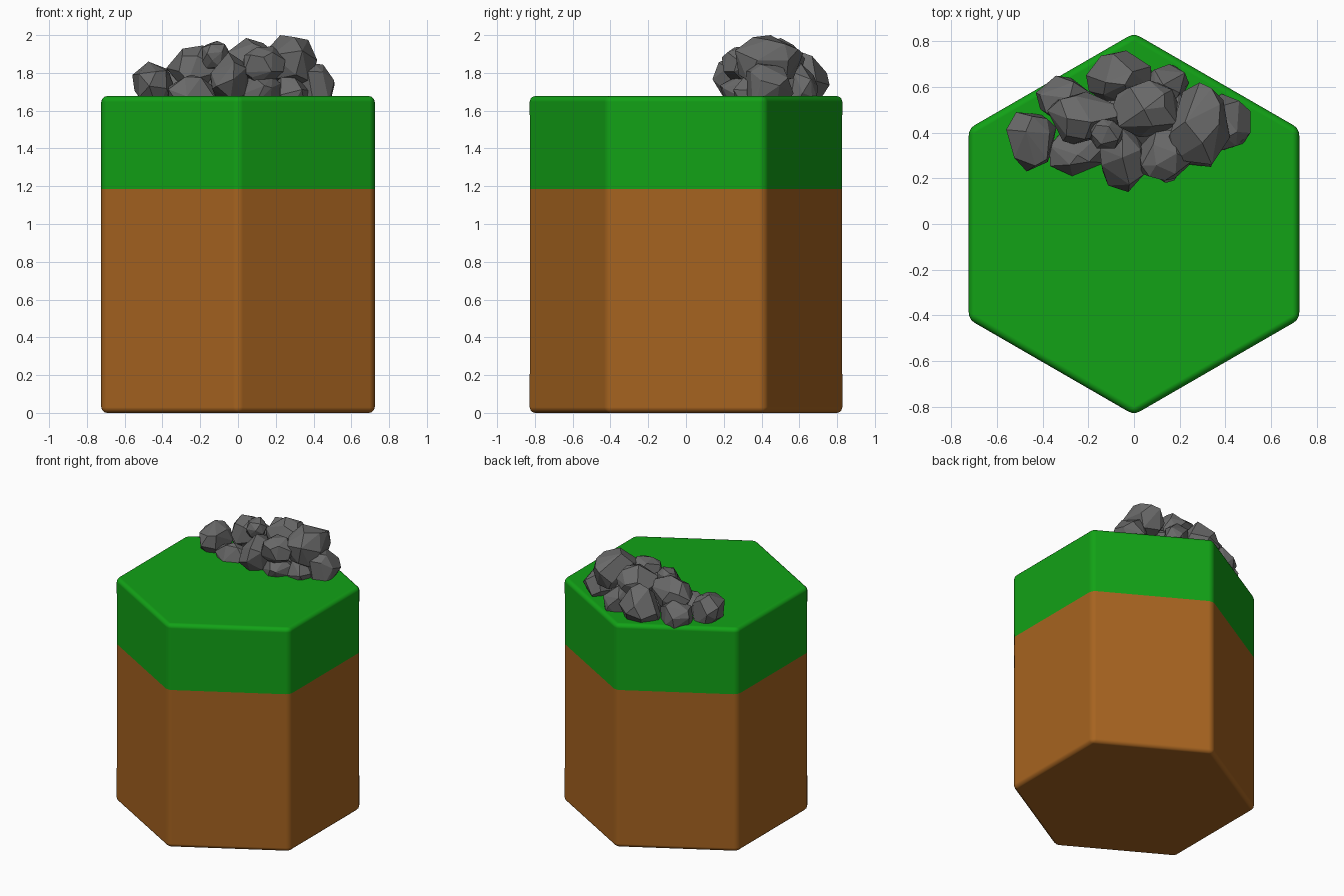
import bpy, bmesh, math, random
from mathutils import Vector, Matrix

if "Cube" in bpy.data.objects:
    bpy.data.objects.remove(bpy.data.objects["Cube"])

random.seed(7)


def material(name, rgb):
    m = bpy.data.materials.new(name)
    m.diffuse_color = (*rgb, 1)
    m.use_nodes = True
    m.node_tree.nodes["Principled BSDF"].inputs["Base Color"].default_value = m.diffuse_color
    return m


def add_object(name, bm, mats):
    me = bpy.data.meshes.new(name)
    bm.to_mesh(me)
    bm.free()
    ob = bpy.data.objects.new(name, me)
    bpy.context.collection.objects.link(ob)
    for m in mats:
        me.materials.append(m)
    return ob


soil = material("soil", (0.38, 0.125, 0.014))
grass = material("grass", (0.006, 0.36, 0.008))
stone = material("stone", (0.14, 0.14, 0.14))

# Hexagonal ground block: soil below, grass on top, softly rounded edges
bm = bmesh.new()
rings = []
for z in (0.0, 1.185, 1.677):
    rings.append([bm.verts.new((0.836 * math.sin(i * math.pi / 3),
                                0.836 * math.cos(i * math.pi / 3), z)) for i in range(6)])
for level in range(2):
    lo, hi = rings[level], rings[level + 1]
    for i in range(6):
        j = (i + 1) % 6
        bm.faces.new((lo[i], lo[j], hi[j], hi[i])).material_index = level
bm.faces.new(rings[0]).material_index = 0
bm.faces.new(rings[2]).material_index = 1
bmesh.ops.recalc_face_normals(bm, faces=bm.faces)
for f in bm.faces:
    f.smooth = True
block = add_object("ground_block", bm, [soil, grass])
bev = block.modifiers.new("rounded_edges", 'BEVEL')
bev.width = 0.03
bev.segments = 3
bev.limit_method = 'ANGLE'
bev.angle_limit = math.radians(30)
bev.harden_normals = True


# Faceted boulder: hull of jittered sphere points fitted to a box
def boulder(name, x0, x1, y0, y1, z0, z1, count=20):
    rot = Matrix.Rotation(random.uniform(0, 6.28), 3, Vector((random.random(), random.random(), 1)))
    pts = []
    for i in range(count):
        h = 1 - 2 * (i + 0.5) / count
        r = math.sqrt(1 - h * h)
        a = i * 2.39996
        p = Vector((r * math.cos(a), r * math.sin(a), h))
        p += Vector([random.uniform(-0.28, 0.28) for _ in range(3)])
        pts.append(rot @ p.normalized() * random.uniform(0.92, 1.08))
    lo = [min(p[k] for p in pts) for k in range(3)]
    hi = [max(p[k] for p in pts) for k in range(3)]
    box = ((x0, x1), (y0, y1), (z0, z1))
    bm = bmesh.new()
    for p in pts:
        bm.verts.new([b[0] + (p[k] - lo[k]) / (hi[k] - lo[k]) * (b[1] - b[0])
                      for k, b in enumerate(box)])
    res = bmesh.ops.convex_hull(bm, input=bm.verts)
    loose = [v for v in bm.verts if not v.link_faces]
    bmesh.ops.delete(bm, geom=loose, context='VERTS')
    # merge nearly flat triangles into larger facets
    bmesh.ops.dissolve_limit(bm, angle_limit=math.radians(12), verts=bm.verts, edges=bm.edges)
    bmesh.ops.recalc_face_normals(bm, faces=bm.faces)
    return add_object(name, bm, [stone])


# Rock pile along the back edge (x, y and z extents)
boulder("rock_far_left", -0.56, -0.34, 0.23, 0.49, 1.60, 1.86)
boulder("rock_back_left", -0.43, -0.19, 0.44, 0.65, 1.60, 1.83)
boulder("rock_mid_left", -0.38, -0.06, 0.35, 0.58, 1.70, 1.945)
boulder("rock_front_left", -0.37, -0.12, 0.21, 0.43, 1.58, 1.79)
boulder("rock_back_middle", -0.21, 0.08, 0.52, 0.76, 1.60, 1.91)
boulder("rock_small_top", -0.19, -0.05, 0.33, 0.46, 1.82, 1.97)
boulder("rock_front_middle", -0.15, 0.06, 0.14, 0.42, 1.63, 1.91)
boulder("rock_middle_top", -0.09, 0.19, 0.38, 0.63, 1.72, 1.985)
boulder("rock_front_right", 0.02, 0.25, 0.19, 0.42, 1.74, 1.94)
boulder("rock_front_right_low", 0.02, 0.23, 0.18, 0.40, 1.60, 1.79)
boulder("rock_back_right", 0.05, 0.24, 0.50, 0.70, 1.60, 1.85)
boulder("rock_right_top", 0.15, 0.42, 0.26, 0.62, 1.72, 2.0)
boulder("rock_right_low", 0.18, 0.38, 0.25, 0.50, 1.60, 1.79)
boulder("rock_far_right", 0.29, 0.51, 0.32, 0.57, 1.58, 1.85)
boulder("rock_core", -0.20, 0.25, 0.30, 0.62, 1.60, 1.86)
